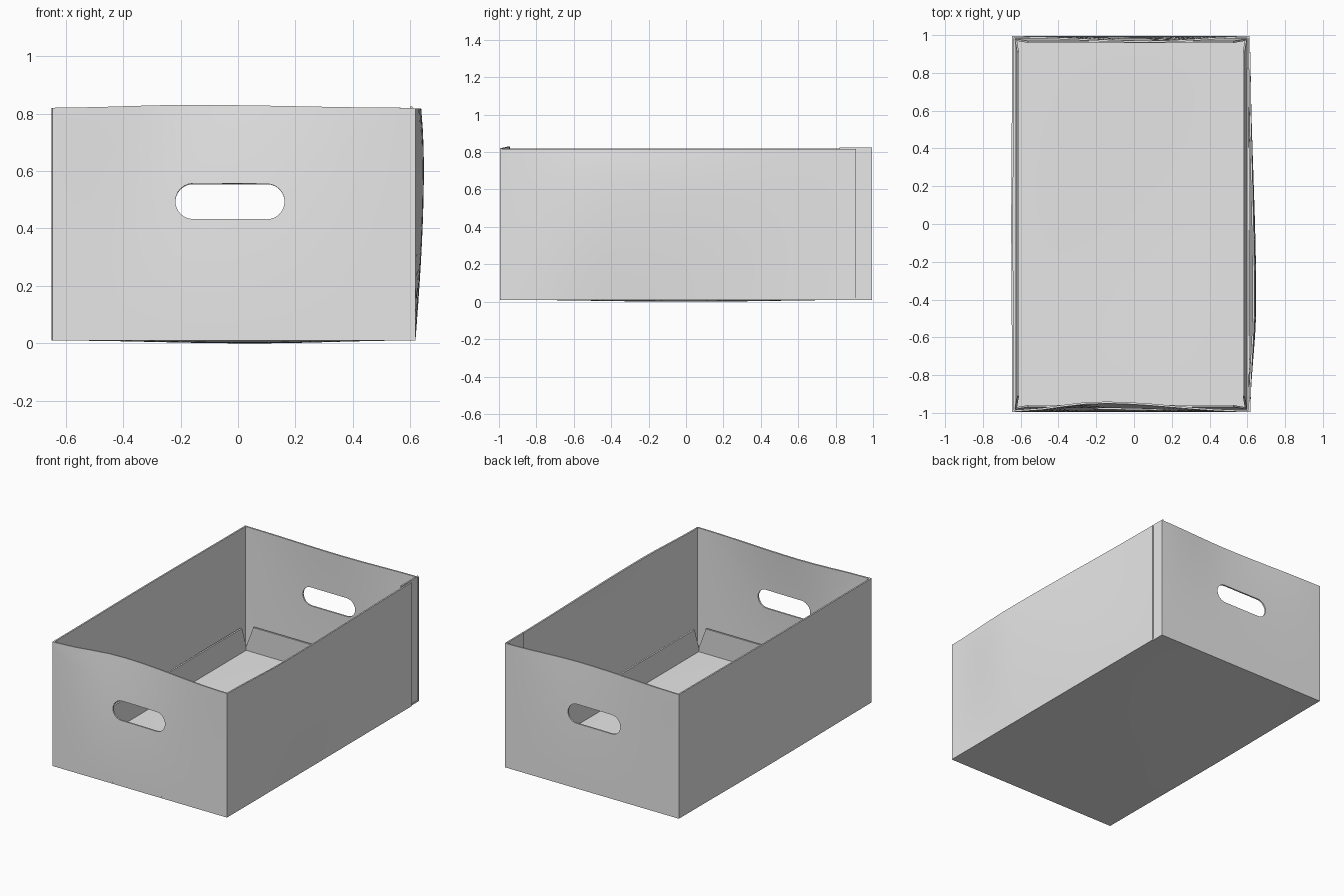
import bpy
import bmesh
import math

cube = bpy.data.objects.get("Cube")
if cube:
    bpy.data.objects.remove(cube, do_unlink=True)

LEFT, RIGHT, END, BASE, TOP = -0.645, 0.612, 0.995, 0.01, 0.82
THICK = 0.01

card = bpy.data.materials.new("grey card")
card.use_nodes = True
GREY = (0.8, 0.8, 0.8, 1)
card.diffuse_color = GREY
card.node_tree.nodes["Principled BSDF"].inputs["Base Color"].default_value = GREY


def bump(t, centre, low, high):
    """Smooth hill: one at the centre, zero at low and high."""
    span = high - centre if t > centre else centre - low
    return math.cos(min(abs(t - centre) / span, 1) * math.pi / 2) ** 2


def finish(name, bm, place):
    """Bend a flat sheet into place and give it thickness towards the inside."""
    for v in bm.verts:
        v.co = place(v.co.x, v.co.y)
    mesh = bpy.data.meshes.new(name)
    bm.to_mesh(mesh)
    bm.free()
    mesh.materials.append(card)
    obj = bpy.data.objects.new(name, mesh)
    bpy.context.collection.objects.link(obj)
    solid = obj.modifiers.new("thickness", 'SOLIDIFY')
    solid.thickness = THICK
    solid.offset = -1
    bpy.ops.object.select_all(action='DESELECT')
    obj.select_set(True)
    bpy.context.view_layer.objects.active = obj
    bpy.ops.object.modifier_apply(modifier=solid.name)
    bpy.ops.object.shade_smooth_by_angle(angle=math.radians(30))


def sheet(name, u0, u1, v0, v1, place, nu=20, nv=10):
    """Plain rectangular sheet."""
    bm = bmesh.new()
    bmesh.ops.create_grid(bm, x_segments=nu, y_segments=nv, size=1)
    for v in bm.verts:
        v.co.x = u0 + (u1 - u0) * (v.co.x + 1) / 2
        v.co.y = v0 + (v1 - v0) * (v.co.y + 1) / 2
    finish(name, bm, place)


def slot_outline(cu, cv, half, radius):
    """Stadium-shaped handle outline, counter-clockwise."""
    straight = half - radius
    pts = []
    for side, start in ((1, -90), (-1, 90)):
        for k in range(13):
            a = math.radians(start + 15 * k)
            pts.append((cu + side * straight + radius * math.cos(a),
                        cv + radius * math.sin(a)))
        for k in range(1, 12):
            pts.append((cu + side * straight * (1 - k / 6), cv + side * radius))
    return pts


def slotted_sheet(name, u0, u1, v0, v1, cu, cv, place, rings=10):
    """Rectangular sheet with rings of faces around a handle slot."""
    inner = slot_outline(cu, cv, 0.19, 0.061)
    outer = []
    for u, v in inner:
        du, dv = u - cu, v - cv
        su = ((u1 if du > 0 else u0) - cu) / du if abs(du) > 1e-6 else 1e9
        sv = ((v1 if dv > 0 else v0) - cv) / dv if abs(dv) > 1e-6 else 1e9
        s = min(su, sv)
        outer.append((cu + du * s, cv + dv * s))
    for corner in ((u0, v0), (u1, v0), (u1, v1), (u0, v1)):
        near = min(range(len(outer)), key=lambda i: math.dist(outer[i], corner))
        outer[near] = corner
    bm = bmesh.new()
    loops = []
    for r in range(rings + 1):
        t = r / rings
        loops.append([bm.verts.new((a[0] + (b[0] - a[0]) * t, a[1] + (b[1] - a[1]) * t, 0))
                      for a, b in zip(inner, outer)])
    n = len(inner)
    for a, b in zip(loops, loops[1:]):
        for i in range(n):
            j = (i + 1) % n
            bm.faces.new((a[i], b[i], b[j], a[j]))
    finish(name, bm, place)


# End walls, whose upper edges are pushed inwards
def place_front(u, v):
    dent = bump(u, -0.17, LEFT, RIGHT) * max(v / TOP, 0) ** 2
    return (u, -END + 0.045 * dent, v + 0.01 * dent)


def place_back(u, v):
    dent = bump(-u, 0.08, LEFT, RIGHT) * max(v / TOP, 0) ** 2
    return (-u, END - 0.025 * dent, v + 0.005 * dent)


slotted_sheet("front_wall", LEFT, RIGHT, BASE, TOP, -0.028, 0.491, place_front)
slotted_sheet("back_wall", -RIGHT, -LEFT, BASE, TOP, 0.028, 0.491, place_back)


# Side walls: one bows outwards, the other is nearly flat
def place_bowed(u, v):
    rise = math.sin(min(v / 0.62, 1) * math.pi / 2) if v < 0.62 else 1 - 8 * (v - 0.62) ** 2
    return (RIGHT + 0.005 + 0.03 * bump(u, -0.42, -END, 0.95) * rise, u, v)


def place_straight(u, v):
    return (LEFT - 0.005 * bump(u, 0, -END, END), -u, v)


sheet("bowed_side_wall", -END, 0.91, BASE, TOP - 0.003, place_bowed, 30, 12)
sheet("straight_side_wall", -END, END, BASE, TOP, place_straight, 30, 4)

# Glue tab folded round from the back wall, tucked behind the bowed wall
sheet("corner_tab", 0.82, END, BASE, TOP + 0.005,
      lambda u, v: (RIGHT - 0.004, u, v), 2, 2)


# Floor, sagging a little in the middle
def place_floor(u, v):
    return (v, u, BASE - 0.01 * bump(u, 0, -END, END) * bump(v, 0.05, LEFT, RIGHT))


sheet("floor", -END, END, LEFT, RIGHT, place_floor, 24, 16)

# Mitred flaps standing up from the floor against the walls
FLAP, GAP, LEAN, MITRE = 0.17, 0.014, 0.012, 0.07
MID_X, HALF_X = (LEFT + RIGHT) / 2, (RIGHT - LEFT) / 2


def add_flap(name, half, place):
    def shaped(u, v):
        return place(u * (half - GAP - MITRE * v), GAP + LEAN * v, 0.02 + FLAP * v)
    sheet(name, -1, 1, 0, 1, shaped, 4, 2)


add_flap("front_flap", HALF_X, lambda u, d, z: (MID_X + u, -END + d, z))
add_flap("back_flap", HALF_X, lambda u, d, z: (MID_X - u, END - d, z))
add_flap("left_flap", END, lambda u, d, z: (RIGHT - d, u, z))
add_flap("right_flap", END, lambda u, d, z: (LEFT + d, -u, z))
